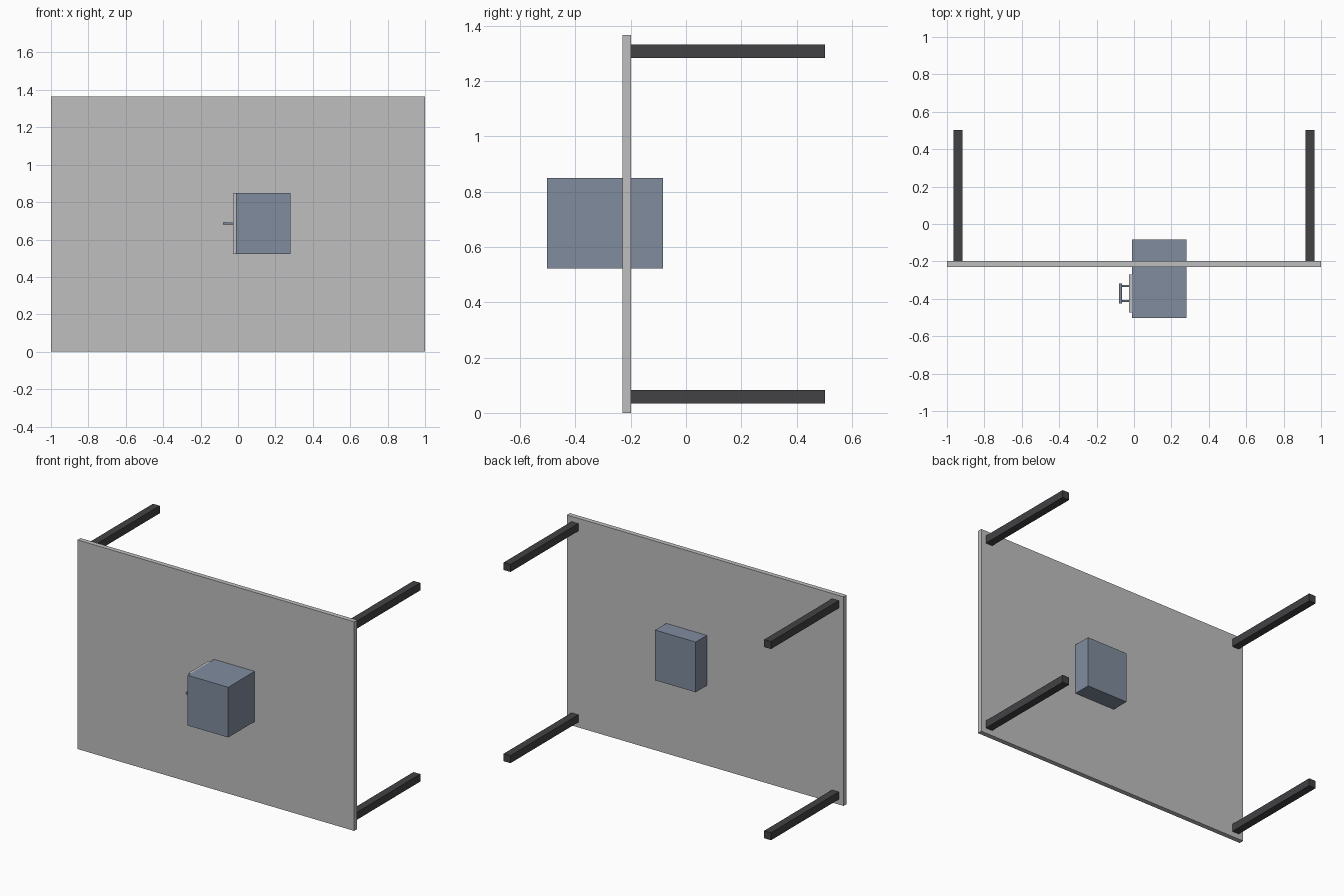
import bpy
from mathutils import Vector

cube = bpy.data.objects.get("Cube")
if cube:
    bpy.data.objects.remove(cube, do_unlink=True)


def srgb(*channels):
    return tuple(((c / 255 + 0.055) / 1.055) ** 2.4 for c in channels) + (1.0,)


def material(name, colour):
    mat = bpy.data.materials.new(name)
    mat.use_nodes = True
    mat.diffuse_color = colour
    mat.node_tree.nodes["Principled BSDF"].inputs["Base Color"].default_value = colour
    return mat


light_grey = material("light grey", srgb(191, 191, 191))
charcoal = material("charcoal", srgb(66, 66, 69))
slate_blue = material("slate blue", srgb(128, 140, 158))


def box(name, low, high, mat):
    low, high = Vector(low), Vector(high)
    bpy.ops.mesh.primitive_cube_add(size=1, location=(low + high) / 2)
    obj = bpy.context.object
    obj.name = name
    obj.scale = high - low
    bpy.ops.object.transform_apply(location=False, rotation=False, scale=True)
    obj.data.materials.append(mat)
    return obj


def rod(name, start, end, radius, mat):
    start, end = Vector(start), Vector(end)
    axis = end - start
    bpy.ops.mesh.primitive_cylinder_add(
        vertices=24, radius=radius, depth=axis.length, location=(start + end) / 2,
        rotation=axis.to_track_quat("Z", "Y").to_euler())
    obj = bpy.context.object
    obj.name = name
    obj.data.materials.append(mat)
    bpy.ops.object.shade_smooth_by_angle()
    return obj


# Table top standing on its long edge
height, back = 1.366, -0.198
box("table_top", (-1, -0.229, 0), (1, back, height), light_grey)

# Four square legs pointing backwards
inset, thick = 0.034, 0.049
for side, x in (("right", -1 + inset), ("left", 1 - inset - thick)):
    for level, z in (("lower", inset), ("upper", height - inset - thick)):
        box(f"{level}_{side}_leg", (x, back, z), (x + thick, 0.502, z + thick), charcoal)

# Drawer cabinet passing through the top
z_low, z_high = 0.522, 0.85
box("cabinet", (-0.012, -0.502, z_low), (0.281, -0.083, z_high), slate_blue)
box("drawer_front", (-0.027, -0.473, z_low), (-0.012, -0.271, z_high), light_grey)

# Bar handle on two short posts
bar_x, mid_y, mid_z = -0.072, -0.372, (z_low + z_high) / 2
rod("handle_bar", (bar_x, mid_y - 0.053, mid_z), (bar_x, mid_y + 0.053, mid_z), 0.009, slate_blue)
for name, offset in (("front", -0.04), ("rear", 0.04)):
    rod(f"{name}_handle_post", (bar_x, mid_y + offset, mid_z),
        (-0.026, mid_y + offset, mid_z), 0.006, slate_blue)
